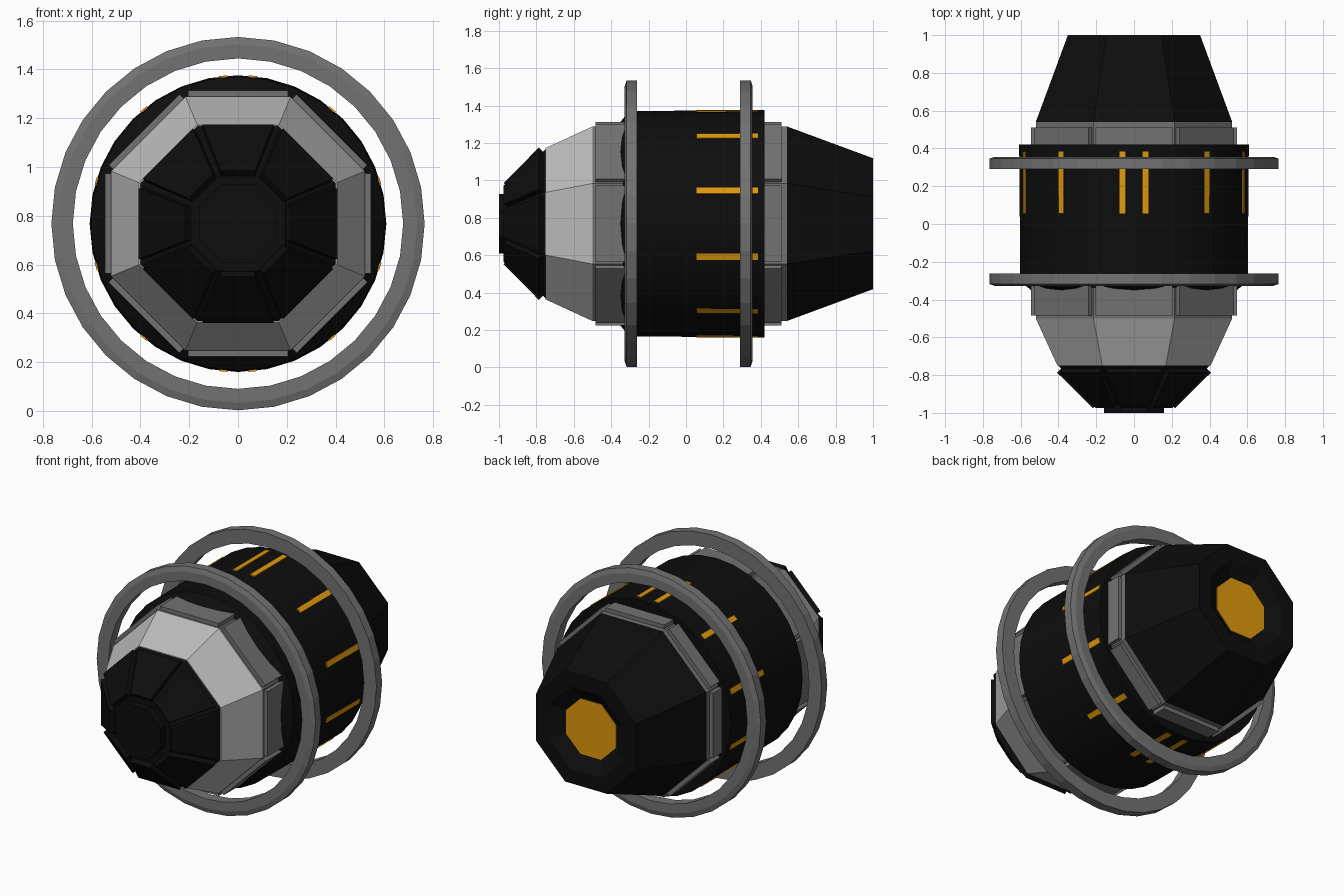
import bpy, bmesh
from math import pi, cos, sin, radians
from mathutils import Matrix, Vector

if "Cube" in bpy.data.objects:
    bpy.data.objects.remove(bpy.data.objects["Cube"])

CZ = 0.768          # height of the long axis
OCT = cos(pi / 8)   # apothem / circumradius of an octagon


def material(name, c):
    m = bpy.data.materials.new(name)
    m.diffuse_color = (*c, 1)
    m.use_nodes = True
    m.node_tree.nodes["Principled BSDF"].inputs["Base Color"].default_value = m.diffuse_color
    return m


BLACK = material("black", (0.004, 0.004, 0.004))
ORANGE = material("orange", (0.75, 0.32, 0.004))
GREY = material("dark_grey", (0.17, 0.17, 0.17))
LIGHT = material("light_grey", (0.5, 0.5, 0.5))


def finish(name, bm, mat, smooth=None):
    bmesh.ops.recalc_face_normals(bm, faces=bm.faces)
    me = bpy.data.meshes.new(name)
    bm.to_mesh(me)
    bm.free()
    me.materials.append(mat)
    ob = bpy.data.objects.new(name, me)
    ob.location.z = CZ
    bpy.context.collection.objects.link(ob)
    if smooth:
        bpy.context.view_layer.objects.active = ob
        ob.select_set(True)
        bpy.ops.object.shade_smooth_by_angle(angle=radians(smooth))
        ob.select_set(False)
    return ob


def lathe(name, profile, n, mat, closed=False, smooth=None):
    """Spin (radius, y) points round the y axis; octagon radii are apothems."""
    bm = bmesh.new()
    k, off = (1 / OCT, pi / 8) if n == 8 else (1, 0)
    rings = []
    for r, y in profile:
        rings.append([bm.verts.new((r * k * sin(off + 2 * pi * i / n), y,
                                    r * k * cos(off + 2 * pi * i / n))) for i in range(n)])
    pairs = list(zip(rings, rings[1:]))
    if closed:
        pairs.append((rings[-1], rings[0]))
    else:
        bm.faces.new(rings[0])
        bm.faces.new(rings[-1])
    for a, b in pairs:
        for i in range(n):
            j = (i + 1) % n
            bm.faces.new((a[i], a[j], b[j], b[i]))
    return finish(name, bm, mat, smooth)


def box(bm, x, y0, y1, z0, z1, angle):
    """Box of half width x, turned round the y axis."""
    res = bmesh.ops.create_cube(bm, size=1)
    m = (Matrix.Rotation(angle, 4, 'Y')
         @ Matrix.Translation((0, (y0 + y1) / 2, (z0 + z1) / 2))
         @ Matrix.Diagonal((2 * x, y1 - y0, z1 - z0, 1)))
    bmesh.ops.transform(bm, matrix=m, verts=res["verts"])


# octagonal core and its tapered nose collar
lathe("core", [(0.52, -0.5), (0.52, 0.54)], 8, GREY)
lathe("nose_collar", [(0.405, -0.75), (0.52, -0.5)], 8, LIGHT)

# black nose cap with hub
lathe("nose_cap", [(0.16, -1.0), (0.16, -0.955), (0.195, -0.955), (0.4, -0.75)], 8, BLACK)

# eight raised nose petals
bm = bmesh.new()
for i in range(8):
    rot = Matrix.Rotation(i * pi / 4, 4, 'Y')
    lo, hi = [[bm.verts.new(rot @ Vector((x, y - d, r + d)))
               for x, y, r in ((-0.145, -0.765, 0.385), (0.145, -0.765, 0.385),
                               (0.07, -0.953, 0.195), (-0.07, -0.953, 0.195))]
              for d in (-0.01, 0.022)]
    bm.faces.new(lo)
    bm.faces.new(hi)
    for a in range(4):
        b = (a + 1) % 4
        bm.faces.new((lo[a], lo[b], hi[b], hi[a]))
finish("nose_petals", bm, BLACK)

# tapered tail with recessed glowing port
lathe("tail", [(0.52, 0.54), (0.35, 1.0), (0.26, 1.0), (0.175, 0.945)], 8, BLACK)
lathe("tail_port", [(0.175, 0.94), (0.175, 0.95)], 8, ORANGE)

# side plates running under the drum
bm = bmesh.new()
for i in range(8):
    box(bm, 0.205, -0.485, 0.51, 0.5, 0.545, i * pi / 4)
finish("side_plates", bm, GREY)

# central drum
lathe("drum", [(0.5, -0.385), (0.602, -0.305), (0.608, 0.42), (0.5, 0.42)], 32, BLACK, smooth=30)

# orange light strips, flush on the drum
bm = bmesh.new()
for i in range(12):
    side = 0 if i < 6 else pi
    box(bm, 0.017, 0.055, 0.385, 0.58, 0.609, side + pi / 2 + radians(33.7) * (i % 6 - 2.5))
finish("light_strips", bm, ORANGE)

# two chamfered outer rings, mirrored
ring = [(0.765, 0.262), (0.765, 0.318), (0.735, 0.328), (0.677, 0.328), (0.677, 0.262)]
lathe("front_ring", [(r, -y) for r, y in ring], 32, GREY, closed=True)
lathe("rear_ring", [(r, y + 0.028) for r, y in ring], 32, GREY, closed=True)
